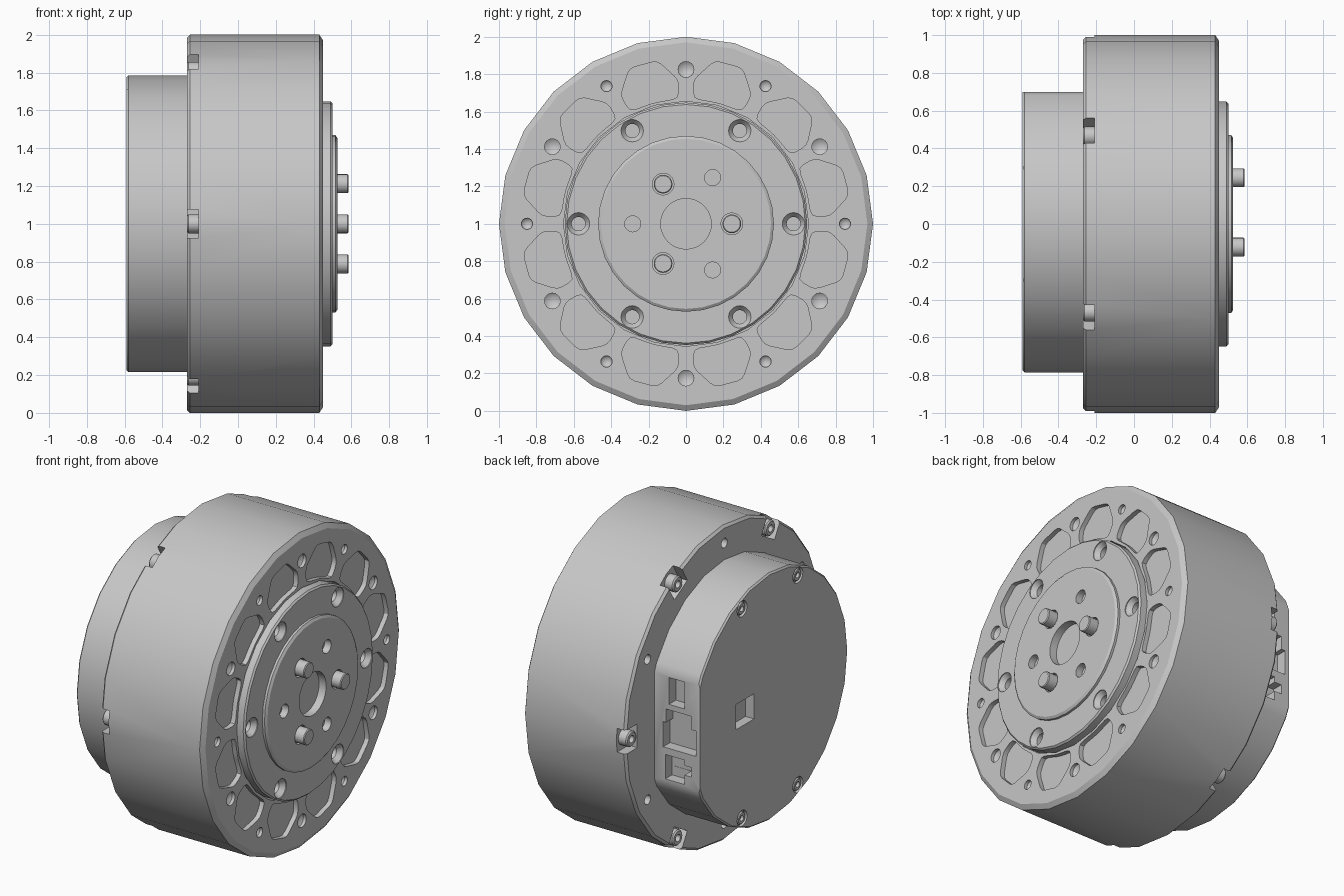
import bpy, bmesh
from math import cos, sin, radians, pi
from mathutils import Matrix, Vector

cube = bpy.data.objects.get("Cube")
if cube:
    bpy.data.objects.remove(cube)

grey = bpy.data.materials.new("machined_grey")
grey.use_nodes = True
grey.diffuse_color = (0.57, 0.57, 0.57, 1)
grey.node_tree.nodes["Principled BSDF"].inputs["Base Color"].default_value = grey.diffuse_color

AXIS_Z = 1.0
SIDES = 24


def polar(r, deg):
    """Point (y, z) around the main axis, angle measured from +y."""
    return r * cos(radians(deg)), AXIS_Z + r * sin(radians(deg))


def finish(name, bm):
    bmesh.ops.recalc_face_normals(bm, faces=bm.faces)
    mesh = bpy.data.meshes.new(name)
    bm.to_mesh(mesh)
    bm.free()
    mesh.materials.append(grey)
    ob = bpy.data.objects.new(name, mesh)
    bpy.context.collection.objects.link(ob)
    return ob


def smooth(ob):
    ob.data.shade_smooth()
    ob.data.set_sharp_from_angle(angle=radians(28))


def lathe(bm, profile, y=0.0, z=AXIS_Z, n=SIDES):
    """Closed solid from (x, r) points turned about a line along x."""
    rings = []
    for x, r in profile:
        if r == 0:
            rings.append([bm.verts.new((x, y, z))] * n)
        else:
            rings.append([bm.verts.new((x, y + r * cos(2 * pi * i / n), z + r * sin(2 * pi * i / n)))
                          for i in range(n)])
    for a, b in zip(rings, rings[1:]):
        for i in range(n):
            j = (i + 1) % n
            bm.faces.new(list(dict.fromkeys((a[i], a[j], b[j], b[i]))))
    for ring in (rings[0], rings[-1]):
        if ring[0] is not ring[1]:
            bm.faces.new(ring)


def rod(bm, y, z, x0, x1, r, n=16):
    lathe(bm, [(x0, r), (x1, r)], y, z, n)


def prism(bm, outline, x0, x1):
    """Outline of (y, z) points extruded along x."""
    a = [bm.verts.new((x0, y, z)) for y, z in outline]
    b = [bm.verts.new((x1, y, z)) for y, z in outline]
    bm.faces.new(a)
    bm.faces.new(b)
    for i in range(len(a)):
        j = (i + 1) % len(a)
        bm.faces.new((a[i], a[j], b[j], b[i]))


def box(bm, lo, hi, turn=0):
    """Box with z measured from the main axis, then turned about that axis."""
    lo, hi = Vector(lo), Vector(hi)
    m = (Matrix.Translation((0, 0, AXIS_Z)) @ Matrix.Rotation(radians(turn), 4, 'X')
         @ Matrix.Translation((lo + hi) / 2) @ Matrix.Diagonal((*(hi - lo), 1)))
    bmesh.ops.create_cube(bm, size=1, matrix=m)


def rounded(points, amount=0.03):
    """Replace each corner with a short three-point round."""
    out = []
    pts = [Vector(p) for p in points]
    for i, p in enumerate(pts):
        a = p + (pts[i - 1] - p).normalized() * amount
        b = p + (pts[(i + 1) % len(pts)] - p).normalized() * amount
        out += [a, (a + b) / 4 + p / 2, b]
    return out


def carve(ob, bm):
    """Subtract the cutter mesh from the object and discard the cutter."""
    cutter = finish("cutter", bm)
    cutter.hide_render = True
    mod = ob.modifiers.new("carve", 'BOOLEAN')
    mod.operation, mod.solver, mod.object = 'DIFFERENCE', 'EXACT', cutter
    graph = bpy.context.evaluated_depsgraph_get()
    graph.update()
    mesh = bpy.data.meshes.new_from_object(ob.evaluated_get(graph))
    ob.modifiers.clear()
    ob.data = mesh
    mesh.name = ob.name
    bpy.data.objects.remove(cutter)


# Main body drum with a bore for the output flange
bm = bmesh.new()
lathe(bm, [(-0.27, 0), (-0.27, 0.985), (-0.255, 1), (0.43, 1), (0.45, 0.97),
           (0.45, 0.655), (0.3, 0.655), (0.3, 0)])
body = finish("body", bm)
cut = bmesh.new()
for k in range(12):
    # weight-saving pocket
    mid = 15 + 30 * k
    shape = [(-11.5, 0.672), (0, 0.67), (11.5, 0.672), (12, 0.77), (5, 0.885), (-5, 0.885), (-12, 0.77)]
    prism(cut, rounded([polar(r, mid + a) for a, r in shape]), 0.42, 0.5)
    # drilled mounting holes, alternating in size
    y, z = polar(0.825 if k % 2 else 0.85, 30 * k)
    r = 0.042 if k % 2 else 0.03
    lathe(cut, [(0.5, r), (0.43, r), (0.4, 0)], y, z, 16)
for k in range(6):
    # rear rim notches and rear holes
    box(cut, (-0.3, 0.875, -0.075), (-0.21, 1.1, 0.075), 60 * k)
    rod(cut, *polar(0.89, 60 * k + 30), -0.3, -0.2, 0.03)
carve(body, cut)
smooth(body)


# Cap screws with round sockets
def screw(name, y, z, head, base, r):
    bm = bmesh.new()
    lathe(bm, [(base, 0), (base, r), (head + 0.008, r), (head, r * 0.85), (head, r * 0.45),
               (head + 0.03, r * 0.45), (head + 0.03, 0)], y, z, 16)
    smooth(finish(name, bm))


for k in range(6):
    screw(f"rim_screw_{k + 1}", *polar(0.93, 60 * k), -0.27, -0.2, 0.05)

# Output flange with countersunk holes
bm = bmesh.new()
lathe(bm, [(0.3, 0), (0.3, 0.648), (0.49, 0.648), (0.5, 0.638), (0.5, 0.47), (0.515, 0.47),
           (0.525, 0.455), (0.525, 0)], n=32)
flange = finish("output_flange", bm)
cut = bmesh.new()
for k in range(6):
    y, z = polar(0.575, 60 * k)
    lathe(cut, [(0.55, 0.06), (0.495, 0.06), (0.465, 0.037), (0.41, 0.037)], y, z, 20)
for k in range(3):
    rod(cut, *polar(0.285, 60 + 120 * k), 0.48, 0.6, 0.043)
    rod(cut, *polar(0.245, 120 * k), 0.5, 0.6, 0.058, 20)
rod(cut, 0, AXIS_Z, 0.475, 0.6, 0.135, 32)
carve(flange, cut)
smooth(flange)

# Drive pins
for k in range(3):
    bm = bmesh.new()
    lathe(bm, [(0.45, 0.05), (0.58, 0.05), (0.585, 0.045)], *polar(0.245, 120 * k), 20)
    smooth(finish(f"drive_pin_{k + 1}", bm))

# Rear electronics housing: a disc with one flat side
bm = bmesh.new()
lathe(bm, [(-0.59, 0.775), (-0.58, 0.785), (-0.25, 0.785)])
housing = finish("rear_housing", bm)
cut = bmesh.new()
box(cut, (-0.7, 0.7, -0.6), (-0.2, 0.9, 0.6))
carve(housing, cut)

# Ports on the flat side, and the socket and screw recesses on the rear
cut = bmesh.new()
box(cut, (-0.48, 0.63, 0.16), (-0.37, 0.8, 0.33))
box(cut, (-0.56, 0.63, -0.12), (-0.33, 0.8, 0.04))
box(cut, (-0.53, 0.63, -0.26), (-0.36, 0.8, -0.2))
box(cut, (-0.7, 0.16, -0.08), (-0.53, 0.34, 0.08))
screw_spots = [(sy * 0.28, AXIS_Z + sz * 0.665) for sy in (-1, 1) for sz in (-1, 1)]
for y, z in screw_spots:
    rod(cut, y, z, -0.7, -0.57, 0.05)
carve(housing, cut)

# Stepped extensions of the middle and lower ports
cut = bmesh.new()
box(cut, (-0.53, 0.632, 0.0), (-0.35, 0.81, 0.125))
box(cut, (-0.48, 0.632, -0.32), (-0.345, 0.81, -0.165))
carve(housing, cut)
smooth(housing)

for i, (y, z) in enumerate(screw_spots):
    screw(f"housing_screw_{i + 1}", y, z, -0.588, -0.55, 0.04)
